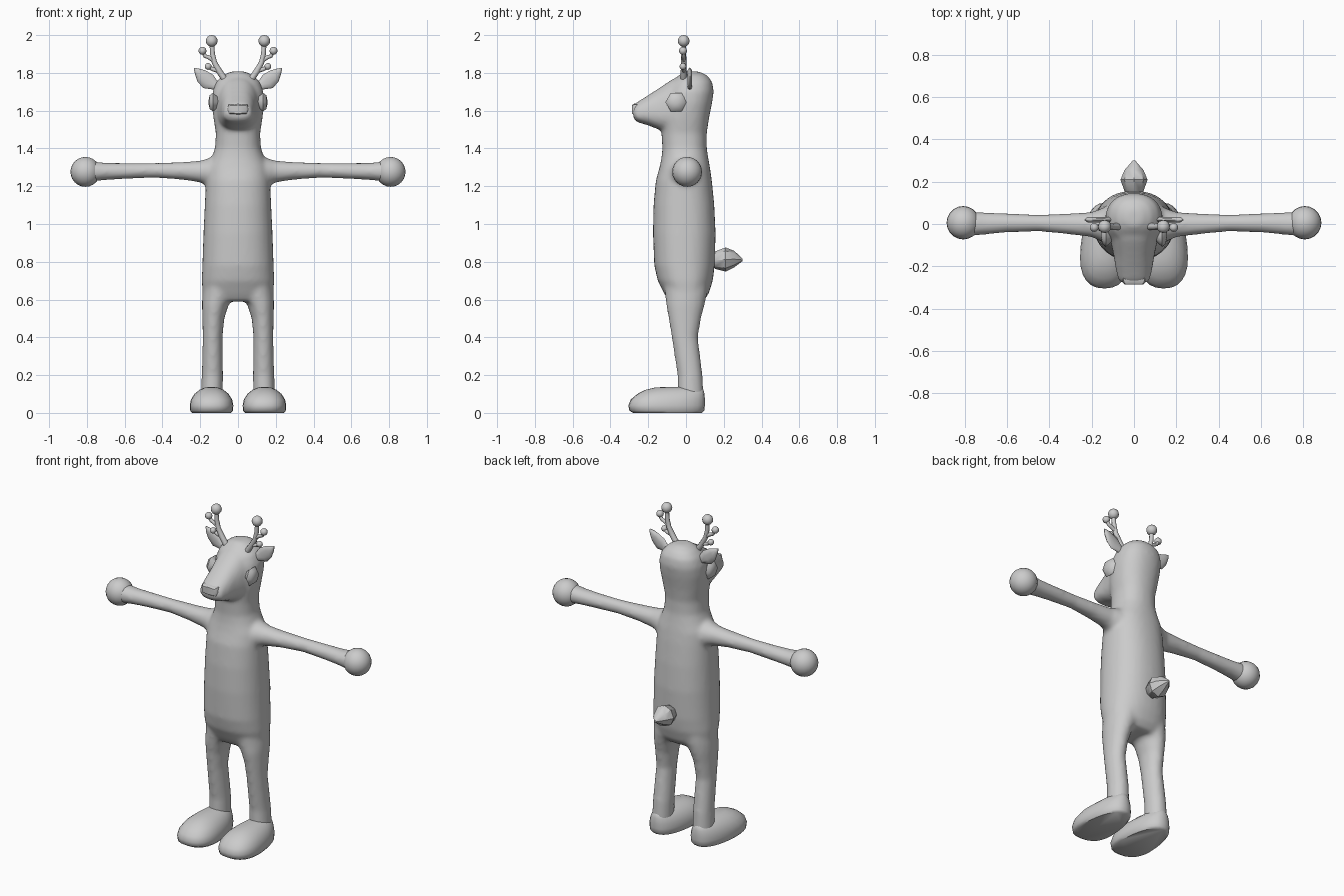
import bpy, bmesh, math
from mathutils import Vector

if "Cube" in bpy.data.objects:
    bpy.data.objects.remove(bpy.data.objects["Cube"])

grey = bpy.data.materials.new("plain grey")
grey.diffuse_color = (0.6, 0.6, 0.6, 1)
grey.use_nodes = True
grey.node_tree.nodes["Principled BSDF"].inputs["Base Color"].default_value = grey.diffuse_color


def loft(bm, axis, sections, n=24, power=2.0, taper=0.0):
    """Skin rounded sections (t, u0, u1, v0, v1) along an axis; taper narrows u towards +v."""
    rings = []
    for t, u0, u1, v0, v1 in sections:
        ring = []
        for i in range(n):
            a = 2 * math.pi * i / n
            c, s = math.cos(a), math.sin(a)
            c = math.copysign(abs(c) ** (2 / power), c)
            s = math.copysign(abs(s) ** (2 / power), s)
            u = (u0 + u1) / 2 + (u1 - u0) / 2 * c * (1 - taper * s)
            v = (v0 + v1) / 2 + (v1 - v0) / 2 * s
            co = {"X": (t, u, v), "Y": (u, t, v), "Z": (u, v, t)}[axis]
            ring.append(bm.verts.new(co))
        rings.append(ring)
    faces = [bm.faces.new(rings[0]), bm.faces.new(rings[-1][::-1])]
    for a, b in zip(rings, rings[1:]):
        for i in range(n):
            j = (i + 1) % n
            faces.append(bm.faces.new((a[i], b[i], b[j], a[j])))
    bmesh.ops.recalc_face_normals(bm, faces=faces)


def tube(bm, path, n=8):
    """Round tube through (x, y, z, radius) points lying in an x-z plane."""
    rings = []
    for k, p in enumerate(path):
        q0, q1 = path[max(k - 1, 0)], path[min(k + 1, len(path) - 1)]
        d = Vector((q1[0] - q0[0], 0, q1[2] - q0[2])).normalized()
        side = Vector((d.z, 0, -d.x))
        rings.append([bm.verts.new(Vector(p[:3]) + p[3] * (
            side * math.cos(2 * math.pi * i / n) + Vector((0, math.sin(2 * math.pi * i / n), 0))))
            for i in range(n)])
    faces = [bm.faces.new(rings[0]), bm.faces.new(rings[-1][::-1])]
    for a, b in zip(rings, rings[1:]):
        for i in range(n):
            faces.append(bm.faces.new((a[i], b[i], b[(i + 1) % n], a[(i + 1) % n])))
    bmesh.ops.recalc_face_normals(bm, faces=faces)


def ball(bm, center, r, seg=20, rings=12):
    vs = bmesh.ops.create_uvsphere(bm, u_segments=seg, v_segments=rings, radius=r)["verts"]
    bmesh.ops.translate(bm, verts=vs, vec=center)


def finish(name, bm, mirror=False, angle=50):
    me = bpy.data.meshes.new(name)
    bm.to_mesh(me)
    bm.free()
    ob = bpy.data.objects.new(name, me)
    bpy.context.collection.objects.link(ob)
    me.materials.append(grey)
    bpy.ops.object.select_all(action="DESELECT")
    ob.select_set(True)
    bpy.context.view_layer.objects.active = ob
    if angle:
        bpy.ops.object.shade_smooth_by_angle(angle=math.radians(angle))
    if mirror:
        m = ob.modifiers.new("mirror", "MIRROR")
        m.use_mirror_merge = False
    return ob


# Body: torso, neck, head, snout, arms and legs fused into one skin
bm = bmesh.new()
torso = [(0.59, .165, -.09, .09), (0.63, .188, -.115, .12), (0.7, .192, -.15, .142),
         (0.78, .189, -.168, .152), (0.95, .183, -.175, .157), (1.1, .176, -.172, .15),
         (1.23, .17, -.16, .137), (1.3, .163, -.14, .127), (1.35, .14, -.13, .118),
         (1.4, .122, -.125, .11), (1.48, .117, -.13, .11), (1.56, .13, -.13, .122),
         (1.64, .138, -.12, .138), (1.7, .135, -.1, .147), (1.75, .118, -.075, .14),
         (1.785, .085, -.04, .115), (1.808, .035, -.01, .07)]
loft(bm, "Z", [(z, -r, r, a, b) for z, r, a, b in torso], n=32, power=2.25)
snout = [(-.28, .055, 1.565, 1.625), (-.262, .075, 1.54, 1.643), (-.2, .088, 1.522, 1.682),
         (-.15, .095, 1.502, 1.715), (-.08, .11, 1.485, 1.762), (0, .115, 1.48, 1.8),
         (.05, .10, 1.5, 1.8)]
loft(bm, "Y", [(y, -r, r, a, b) for y, r, a, b in snout], power=2.5, taper=.12)
arm = [(.08, -.1, .09, 1.17, 1.36), (.15, -.085, .075, 1.195, 1.35), (.2, -.062, .057, 1.22, 1.335),
       (.3, -.05, .05, 1.235, 1.328), (.45, -.035, .045, 1.245, 1.323),
       (.6, -.04, .05, 1.238, 1.323), (.7, -.05, .055, 1.233, 1.324), (.8, -.06, .06, 1.22, 1.335)]
leg = [(.06, .08, .197, -.045, .095), (.2, .079, .192, -.045, .088), (.4, .082, .187, -.076, .063),
       (.5, .072, .189, -.092, .08), (.57, .05, .191, -.105, .098), (.62, .02, .19, -.11, .11),
       (.72, .0, .18, -.12, .12)]
for s in (-1, 1):
    loft(bm, "X", [(s * x, a, b, c, d) for x, a, b, c, d in arm])
    loft(bm, "Z", [(z, s * a, s * b, c, d) for z, a, b, c, d in leg])
body = finish("body", bm, angle=None)
rm = body.modifiers.new("fuse", "REMESH")
rm.mode, rm.voxel_size, rm.use_smooth_shade = "VOXEL", 0.012, True
sm = body.modifiers.new("soften", "SMOOTH")
sm.factor, sm.iterations = 0.5, 8

# Feet: flat soles with a domed instep
bm = bmesh.new()
foot = [(0, .1, -.28, .085), (.012, .11, -.3, .097), (.04, .112, -.305, .1), (.07, .106, -.293, .1),
        (.1, .088, -.258, .098), (.122, .062, -.215, .092), (.134, .035, -.165, .08),
        (.138, .012, -.1, .03)]
loft(bm, "Z", [(z, .14 - r, .14 + r, a, b) for z, r, a, b in foot], n=28, power=2.4, taper=.18)
finish("foot", bm, True)

# Hands
bm = bmesh.new()
ball(bm, (.808, .006, 1.276), .079)
finish("hand", bm, True)

# Eyes: shallow six-sided domes
bm = bmesh.new()
loft(bm, "X", [(x, -.052 - r, -.052 + r, 1.645 - r, 1.645 + r)
               for x, r in ((.105, .03), (.133, .057), (.15, .042), (.156, .012))], n=6)
finish("eye", bm, True)

# Nose plate
bm = bmesh.new()
loft(bm, "Y", [(y, -r, r, 1.607 - h, 1.607 + h)
               for y, r, h in ((-.24, .06, .03), (-.275, .055, .03), (-.286, .045, .022))],
     n=8, power=5)
finish("nose", bm)

# Ears: thin leaves pointing up and outwards
bm = bmesh.new()
leaf = [(0, .014), (.2, .024), (.45, .044), (.7, .036), (.88, .018), (1, .003)]
base, tip = Vector((.085, .02, 1.715)), Vector((.232, .02, 1.825))
out = (tip - base).normalized()
across = Vector((out.z, 0, -out.x))
rings = []
for t, w in leaf:
    c = base.lerp(tip, t) + across * .012 * math.sin(math.pi * t)
    rings.append([bm.verts.new(c + across * w * math.cos(a) + Vector((0, min(w, .013) * math.sin(a), 0)))
                  for a in (2 * math.pi * i / 10 for i in range(10))])
bm.faces.new(rings[0])
bm.faces.new(rings[-1])
for a, b in zip(rings, rings[1:]):
    for i in range(10):
        bm.faces.new((a[i], b[i], b[(i + 1) % 10], a[(i + 1) % 10]))
bmesh.ops.recalc_face_normals(bm, faces=bm.faces[:])
finish("ear", bm, True)

# Antlers: main beam with two knobbed tines
bm = bmesh.new()
y = -.012
tube(bm, [(.07, y, 1.765, .017), (.1, y, 1.81, .016), (.125, y, 1.855, .014),
          (.135, y, 1.9, .013), (.139, y, 1.96, .012)])
tube(bm, [(.128, y, 1.865, .011), (.155, y, 1.882, .011), (.175, y, 1.89, .01), (.187, y, 1.915, .01)])
tube(bm, [(.1, y, 1.81, .011), (.13, y, 1.818, .011), (.155, y, 1.83, .01)])
for c, r in (((.139, y, 1.969), .031), ((.188, y - .004, 1.917), .021), ((.158, y - .004, 1.834), .018)):
    ball(bm, c, r, 12, 8)
finish("antler", bm, True)

# Tail: short faceted tuft
bm = bmesh.new()
tail = [(.13, .022, .79, .825), (.155, .045, .762, .855), (.21, .064, .748, .876),
        (.255, .045, .77, .858), (.3, .006, .804, .816)]
loft(bm, "Y", [(t, -r, r, a, b) for t, r, a, b in tail], n=8)
finish("tail", bm, angle=35)
